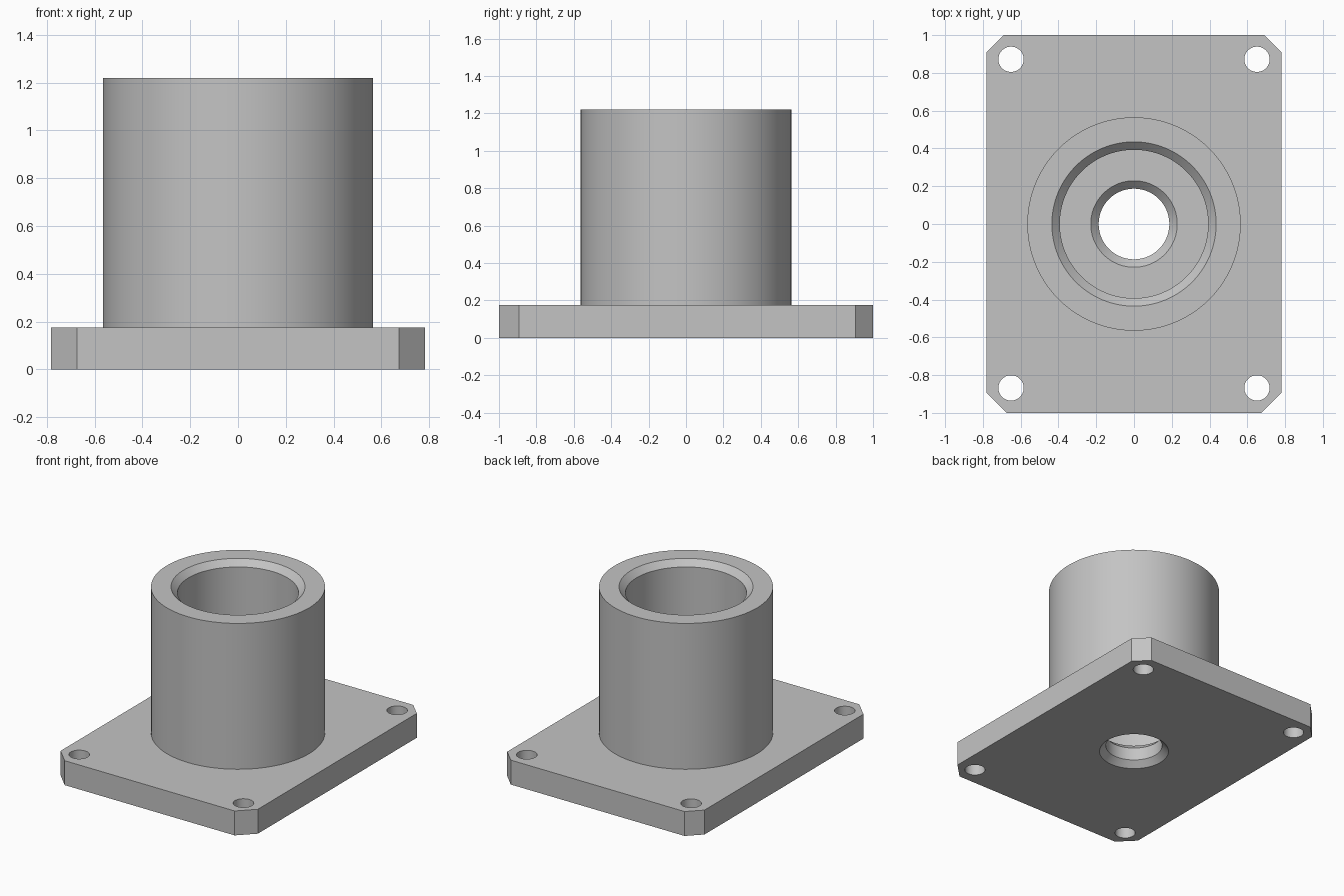
import bpy
import bmesh
import math

cube = bpy.data.objects.get("Cube")
if cube:
    bpy.data.objects.remove(cube, do_unlink=True)

PLATE_X, PLATE_Y, PLATE_TOP = 0.782, 1.0, 0.175
TOP = 1.22
SEGMENTS = 96

grey = bpy.data.materials.new("machined grey")
grey.use_nodes = True
colour = (0.55, 0.55, 0.55, 1)
grey.diffuse_color = colour
grey.node_tree.nodes["Principled BSDF"].inputs["Base Color"].default_value = colour


def make_object(name, bm):
    bmesh.ops.recalc_face_normals(bm, faces=bm.faces)
    mesh = bpy.data.meshes.new(name)
    bm.to_mesh(mesh)
    bm.free()
    mesh.materials.append(grey)
    obj = bpy.data.objects.new(name, mesh)
    bpy.context.collection.objects.link(obj)
    return obj


def prism(name, outline, bottom, top):
    bm = bmesh.new()
    face = bm.faces.new([bm.verts.new((x, y, bottom)) for x, y in outline])
    side = bmesh.ops.extrude_face_region(bm, geom=[face])
    verts = [v for v in side["geom"] if isinstance(v, bmesh.types.BMVert)]
    bmesh.ops.translate(bm, verts=verts, vec=(0, 0, top - bottom))
    return make_object(name, bm)


def turned(name, profile, x=0, y=0):
    """Solid of revolution from (radius, height) points, with flat end caps."""
    bm = bmesh.new()
    rings = []
    for r, z in profile:
        angles = [math.tau * i / SEGMENTS for i in range(SEGMENTS)]
        rings.append([bm.verts.new((x + r * math.cos(a), y + r * math.sin(a), z)) for a in angles])
    for low, high in zip(rings, rings[1:]):
        for i in range(SEGMENTS):
            j = (i + 1) % SEGMENTS
            bm.faces.new((low[i], low[j], high[j], high[i]))
    bm.faces.new(rings[0])
    bm.faces.new(rings[-1])
    return make_object(name, bm)


def combine(target, other, operation):
    other.hide_render = True
    mod = target.modifiers.new(operation.title(), "BOOLEAN")
    mod.operation = operation
    mod.solver = "EXACT"
    mod.object = other
    bpy.context.view_layer.objects.active = target
    bpy.ops.object.modifier_apply(modifier=mod.name)
    bpy.data.objects.remove(other, do_unlink=True)


# Base plate with cut corners, slightly larger at the front
front, back = 0.108, 0.093
right_side = [(PLATE_X - front, -PLATE_Y), (PLATE_X, -PLATE_Y + front),
              (PLATE_X, PLATE_Y - back), (PLATE_X - back, PLATE_Y)]
outline = right_side + [(-x, y) for x, y in reversed(right_side)]
flange = prism("flanged_sleeve", outline, 0, PLATE_TOP)

# Upright sleeve
sleeve = turned("sleeve", [(0.565, PLATE_TOP / 2), (0.565, TOP)])
combine(flange, sleeve, "UNION")

# Stepped bore: chamfered through hole, flat floor, wide chamfered bore
small, wide, bevel = 0.187, 0.393, 0.042
bore = turned("bore_cutter", [
    (small + 2 * bevel, -bevel), (small, bevel), (small, PLATE_TOP - bevel),
    (small + bevel, PLATE_TOP), (wide, PLATE_TOP), (wide, TOP - bevel),
    (wide + 2 * bevel, TOP + bevel)])
combine(flange, bore, "DIFFERENCE")

# Corner bolt holes
for x in (-0.651, 0.651):
    for y in (-0.868, 0.872):
        hole = turned("bolt_hole_cutter", [(0.067, -0.1), (0.067, PLATE_TOP + 0.1)], x, y)
        combine(flange, hole, "DIFFERENCE")

# Smooth round walls with crisp edges
bpy.ops.object.select_all(action="DESELECT")
flange.select_set(True)
bpy.context.view_layer.objects.active = flange
bpy.ops.object.shade_smooth_by_angle(angle=math.radians(30))
